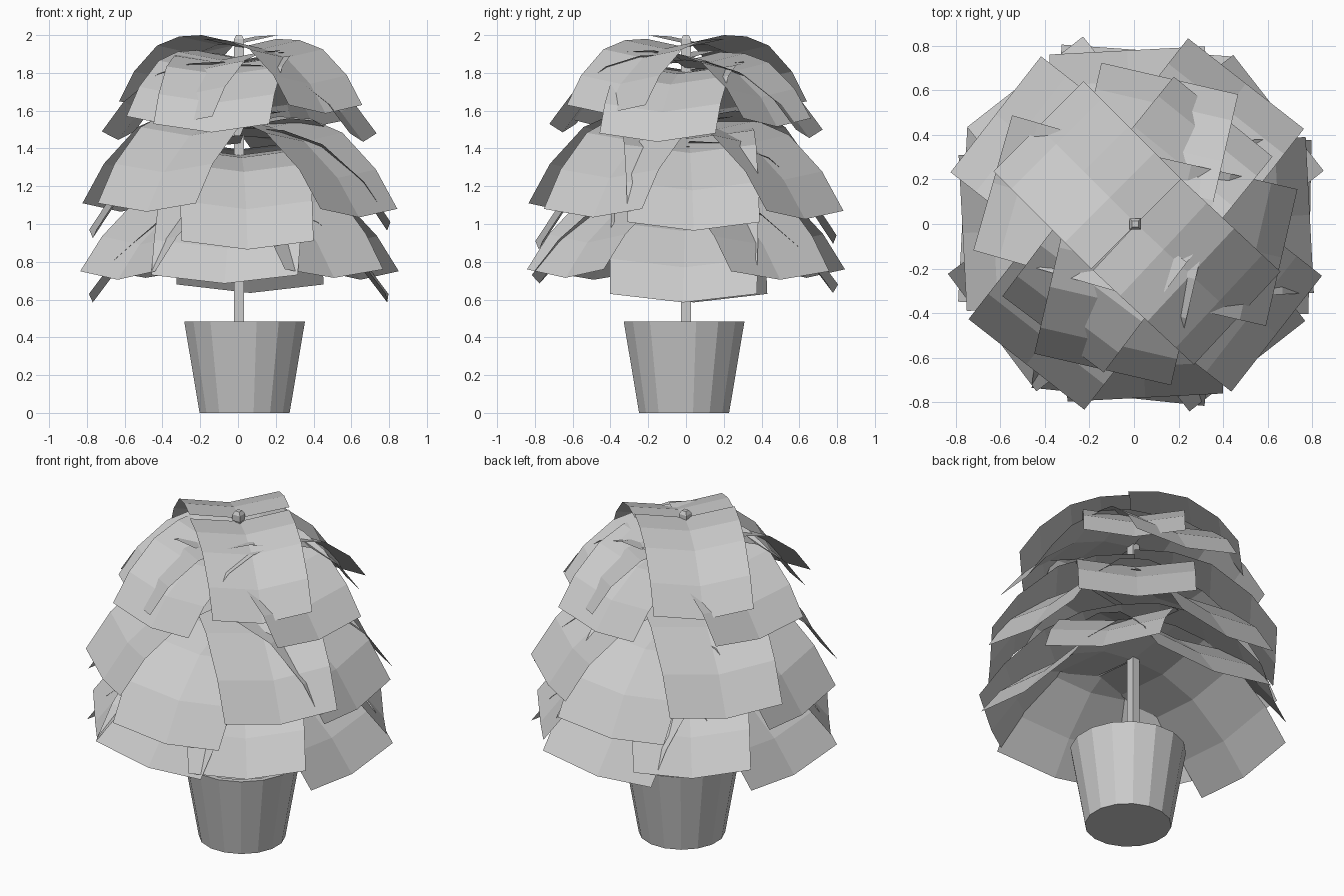
import bpy
from math import radians, cos, sin, pi

if "Cube" in bpy.data.objects:
    bpy.data.objects.remove(bpy.data.objects["Cube"])


def make(name, verts, faces):
    me = bpy.data.meshes.new(name)
    me.from_pydata(verts, [], faces)
    me.update()
    ob = bpy.data.objects.new(name, me)
    bpy.context.collection.objects.link(ob)
    return ob


def lathe(name, profile, sides, cx, cy, turn=0.0):
    """Closed-end surface of revolution from (radius, z) points."""
    verts, faces = [], []
    for r, z in profile:
        for i in range(sides):
            a = turn + 2 * pi * i / sides
            verts.append((cx + r * cos(a), cy + r * sin(a), z))
    for k in range(len(profile) - 1):
        for i in range(sides):
            j = (i + 1) % sides
            faces.append((k * sides + i, k * sides + j,
                          (k + 1) * sides + j, (k + 1) * sides + i))
    n = (len(profile) - 1) * sides
    faces.append(tuple(reversed(range(sides))))
    faces.append(tuple(range(n, n + sides)))
    return make(name, verts, faces)


def leaf(name, angle, z0, drop, reach, width, power):
    """Drooping rectangular leaf card, slightly channelled along its middle."""
    a = radians(angle)
    verts, faces = [], []
    for t in (0, 0.27, 0.54, 0.82, 1):
        r = reach * t
        z = z0 - drop * t ** power
        for s in (-1, 0, 1):
            w = s * width / 2
            dip = 0.0 if s else 0.045
            verts.append((0.01 + r * cos(a) - w * sin(a),
                          r * sin(a) + w * cos(a), z - dip))
    for k in range(4):
        for i in range(2):
            p = k * 3 + i
            faces.append((p, p + 3, p + 4, p + 1))
    return make(name, verts, faces)


# Pot with rim and sunken soil
lathe("pot", [(0.243, 0), (0.326, 0.485), (0.295, 0.485), (0.285, 0.43)],
      16, 0.035, -0.01, pi / 16)

# Square stem with a small tapered tip
q = pi / 4
lathe("stem", [(0.036, 0.42), (0.036, 1.94)], 4, 0.005, 0, q)
lathe("stem_tip", [(0.022, 1.93), (0.036, 1.945), (0.036, 1.98), (0.02, 2.0)],
      4, 0.005, 0, q)

# Leaf tiers: (name, drop, reach, width, power, {angle: start height})
tiers = [
    ("crown_diagonal_leaf", 0.35, 0.62, 0.57, 3.0,
     {135: 2.0, -43: 1.98, 51: 1.91, 233: 1.92}),
    ("crown_axis_leaf", 0.37, 0.67, 0.63, 2.8,
     {-13: 1.85, 164: 1.86, 77: 1.87, 257: 1.90}),
    ("middle_diagonal_leaf", 0.49, 0.80, 0.66, 2.8,
     {142: 1.60, -38: 1.57, 52: 1.56, 232: 1.60}),
    ("middle_axis_leaf", 0.50, 0.78, 0.70, 2.8,
     {3: 1.51, 183: 1.47, 93: 1.44, 273: 1.41}),
    ("lower_diagonal_leaf", 0.49, 0.81, 0.66, 2.4,
     {128: 1.25, -52: 1.25, 38: 1.24, 217: 1.24}),
    ("lower_axis_leaf", 0.49, 0.78, 0.78, 2.4,
     {-1: 1.12, 177: 1.12, 86: 1.17, 264: 1.22}),
]
for name, drop, reach, width, power, starts in tiers:
    for n, (ang, z0) in enumerate(starts.items()):
        leaf(f"{name}_{n + 1}", ang, z0, drop, reach, width, power)
